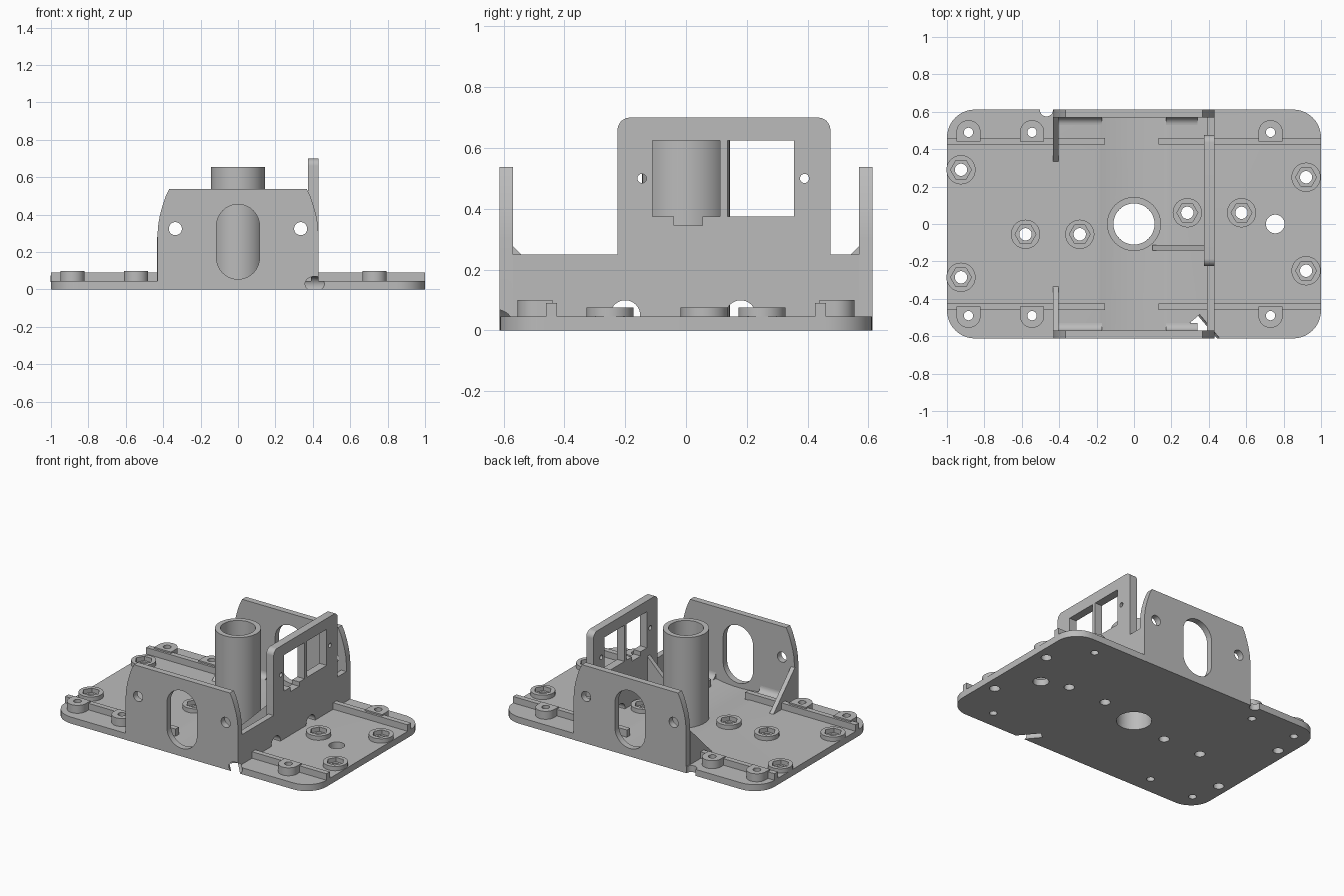
import bpy, bmesh, math

cube = bpy.data.objects.get("Cube")
if cube:
    bpy.data.objects.remove(cube, do_unlink=True)

GREY = (0.5, 0.5, 0.5, 1)
mat = bpy.data.materials.new("plain_grey")
mat.use_nodes = True
mat.diffuse_color = GREY
mat.node_tree.nodes["Principled BSDF"].inputs["Base Color"].default_value = GREY

FLOOR = 0.045


def circle(u, v, r, n=40):
    return [(u + r * math.cos(2 * math.pi * i / n), v + r * math.sin(2 * math.pi * i / n)) for i in range(n)]


def rect(u0, u1, v0, v1):
    return [(u0, v0), (u1, v0), (u1, v1), (u0, v1)]


def rounded(u0, u1, v0, v1, r, n=10):
    pts = []
    corners = [(u1 - r, v1 - r), (u0 + r, v1 - r), (u0 + r, v0 + r), (u1 - r, v0 + r)]
    for k, (cu, cv) in enumerate(corners):
        for i in range(n + 1):
            a = (k + i / n) * math.pi / 2
            p = (cu + r * math.cos(a), cv + r * math.sin(a))
            if not pts or math.dist(p, pts[-1]) > 1e-5:
                pts.append(p)
    if math.dist(pts[0], pts[-1]) < 1e-5:
        pts.pop()
    return pts


def prism(name, pts, lo, hi, axis="z"):
    """Extrude a closed profile between lo and hi along an axis."""
    place = {"x": lambda u, v, w: (w, u, v), "y": lambda u, v, w: (u, w, v), "z": lambda u, v, w: (u, v, w)}[axis]
    bm = bmesh.new()
    a = [bm.verts.new(place(u, v, lo)) for u, v in pts]
    b = [bm.verts.new(place(u, v, hi)) for u, v in pts]
    bm.faces.new(a)
    bm.faces.new(b)
    for i in range(len(pts)):
        j = (i + 1) % len(pts)
        bm.faces.new((a[i], a[j], b[j], b[i]))
    bmesh.ops.recalc_face_normals(bm, faces=bm.faces[:])
    mesh = bpy.data.meshes.new(name)
    bm.to_mesh(mesh)
    bm.free()
    obj = bpy.data.objects.new(name, mesh)
    obj.data.materials.append(mat)
    bpy.context.scene.collection.objects.link(obj)
    return obj


def cut(obj, profiles, lo, hi, axis="z", turn=None):
    """Subtract prisms from an object."""
    for pts in profiles:
        tool = prism("cutter", pts, lo, hi, axis)
        tool.hide_render = True
        if turn:
            tool.location, tool.rotation_euler = turn
        bpy.context.view_layer.update()
        mod = obj.modifiers.new("cut", "BOOLEAN")
        mod.operation, mod.solver, mod.object = "DIFFERENCE", "EXACT", tool
        bpy.context.view_layer.objects.active = obj
        bpy.ops.object.modifier_apply(modifier=mod.name)
        bpy.data.objects.remove(tool, do_unlink=True)


NUTS = [(-0.925, 0.29), (-0.925, -0.285), (-0.58, -0.055), (-0.29, -0.055),
        (0.285, 0.06), (0.575, 0.06), (0.92, 0.25), (0.92, -0.25)]
POSTS = [(x, s * 0.49) for x in (-0.885, -0.545, 0.73) for s in (-1, 1)]
TUNNEL = ((0.4, -0.6, 0.03), (0, 0, math.radians(40)))

# Base plate with shallow trough, screw holes and edge notch
base = prism("base_plate", rounded(-1, 1, -0.612, 0.612, 0.15), 0, FLOOR)
cut(base, [circle(0, FLOOR + 0.89, 0.91, 160)], -0.57, 0.57, "y")
cut(base, [circle(x, y, 0.033, 24) for x, y in NUTS], -1, 1)
cut(base, [circle(x, y, 0.025, 24) for x, y in POSTS], -1, 1)
cut(base, [circle(0, 0, 0.11), circle(0.755, 0, 0.05), circle(-0.468, 0.61, 0.035)], -1, 1)
cut(base, [circle(0, 0, 0.04)], -0.12, 0.12, "y", TUNNEL)

# Central tube
tube = prism("central_tube", circle(0, 0, 0.144, 64), 0.005, 0.655)
cut(tube, [circle(0, 0, 0.11, 64)], -1, 1)

# Nut holders with hexagonal pockets
for x, y in NUTS:
    holder = prism("nut_holder", circle(x, y, 0.078), FLOOR - 0.005, 0.075)
    cut(holder, [circle(x, y, 0.056, 6)], FLOOR, 1)
    cut(holder, [circle(x, y, 0.033, 24)], -1, 1)

# Screw posts joined to the rails
for x, y in POSTS:
    s = 1 if y > 0 else -1
    dome = [(x + 0.065 * math.cos(a), y + s * 0.065 * math.sin(a))
            for a in [math.pi * i / 20 for i in range(21)]]
    post = prism("screw_post", dome + [(x - 0.065, s * 0.44), (x + 0.065, s * 0.44)], FLOOR - 0.005, 0.1)
    cut(post, [circle(x, y, 0.025, 24)], -1, 1)

# End plates, rails, fillets and gussets, front and back
half = [(0.43, 0), (0.43, 0.3), (0.426, 0.35), (0.417, 0.4), (0.403, 0.45), (0.386, 0.5), (0.367, 0.537)]
outline = half + [(-u, v) for u, v in reversed(half)]
for s, side in ((-1, "front"), (1, "back")):
    lo, hi = sorted((s * 0.57, s * 0.613))
    plate = prism(side + "_plate", outline, lo, hi, "y")
    cut(plate, [rounded(-0.115, 0.115, 0.055, 0.455, 0.1149),
                circle(-0.335, 0.325, 0.035), circle(0.335, 0.325, 0.035)], -1, 1, "y")
    if s < 0:
        cut(plate, [circle(0, 0, 0.04)], -0.12, 0.12, "y", TUNNEL)
    for x0, x1 in ((-1, -0.155), (0.13, 1)):
        lo, hi = sorted((s * 0.425, s * 0.461))
        prism(side + "_rail", rect(x0, x1, lo, hi), FLOOR - 0.005, 0.09)
    fillet = [(s * 0.572, FLOOR - 0.005)]
    for i in range(9):
        a = i / 8 * math.pi / 2
        fillet.append((s * (0.53 + 0.04 * math.sin(a)), FLOOR + 0.04 * (1 - math.cos(a))))
    for x0, x1 in ((-0.41, -0.17), (0.17, 0.34)):
        prism(side + "_fillet", fillet, x0, x1, "x")
    prism(side + "_gusset", [(s * 0.335, FLOOR), (s * 0.572, FLOOR), (s * 0.572, 0.28)], -0.434, -0.404, "x")

# Side wall with cable openings
wall = prism("side_wall", rect(-0.58, 0.58, 0.01, 0.25), 0.39, 0.43, "x")
panel = prism("switch_panel", rounded(-0.225, 0.475, 0.02, 0.7, 0.04), 0.375, 0.4301, "x")
openings = [circle(y, 0.05, 0.049) for y in (-0.2, 0.18)]
cut(wall, openings, 0, 1, "x")
cut(wall, [circle(0, 0, 0.04)], -0.12, 0.12, "y", TUNNEL)
notched = [(-0.11, 0.375), (-0.04, 0.375), (-0.04, 0.345), (0.055, 0.345),
           (0.055, 0.375), (0.112, 0.375), (0.112, 0.625), (-0.11, 0.625)]
cut(panel, openings + [notched, rect(0.137, 0.355, 0.375, 0.625),
                       circle(-0.145, 0.5, 0.015, 24), circle(0.39, 0.5, 0.015, 24)], 0, 1, "x")

# Brace between the wall and the floor
prism("wall_brace", [(0.1, FLOOR - 0.01), (0.38, FLOOR - 0.01), (0.38, 0.32), (0.1, FLOOR)], -0.143, -0.113, "y")

# Smooth the curved surfaces, keep edges sharp
bpy.ops.object.select_all(action="DESELECT")
for obj in bpy.context.scene.objects:
    if obj.type == "MESH":
        obj.select_set(True)
        bpy.context.view_layer.objects.active = obj
bpy.ops.object.shade_smooth_by_angle(angle=math.radians(25))
